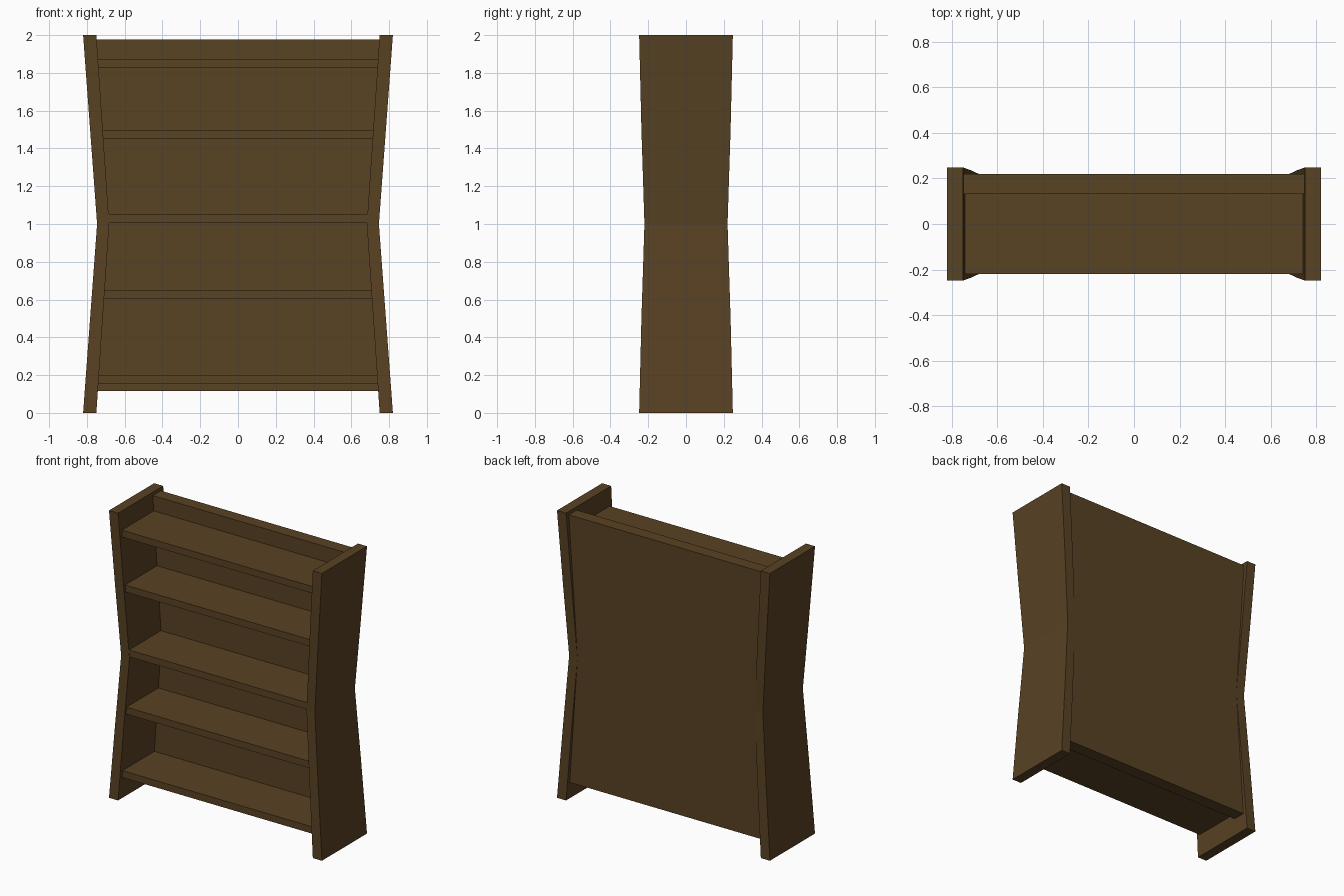
import bpy, bmesh

if "Cube" in bpy.data.objects:
    bpy.data.objects.remove(bpy.data.objects["Cube"])

wood = bpy.data.materials.new("dark brown wood")
wood.diffuse_color = (0.098, 0.054, 0.017, 1)
wood.use_nodes = True
wood.node_tree.nodes["Principled BSDF"].inputs["Base Color"].default_value = wood.diffuse_color


def loft(name, rings):
    """Solid from stacked rectangles (z, x0, x1, y0, y1)."""
    bm = bmesh.new()
    loops = [[bm.verts.new((x, y, z)) for x, y in
              ((x0, y0), (x1, y0), (x1, y1), (x0, y1))]
             for z, x0, x1, y0, y1 in rings]
    bm.faces.new(loops[0][::-1])
    bm.faces.new(loops[-1])
    for a, b in zip(loops, loops[1:]):
        for i in range(4):
            j = (i + 1) % 4
            bm.faces.new((a[i], a[j], b[j], b[i]))
    bmesh.ops.recalc_face_normals(bm, faces=bm.faces)
    me = bpy.data.meshes.new(name)
    bm.to_mesh(me)
    bm.free()
    me.materials.append(wood)
    ob = bpy.data.objects.new(name, me)
    bpy.context.collection.objects.link(ob)
    return ob


def inner(z):
    """Half width between the pinched side boards."""
    return 0.682 + 0.068 * abs(z - 1)


# Side boards, narrowest at mid height
for side, s in (("left", -1), ("right", 1)):
    rings = []
    for z, outer, depth in ((0, 0.82, 0.248), (0.5, 0.783, 0.236), (1, 0.746, 0.22),
                            (1.5, 0.783, 0.236), (2, 0.82, 0.248)):
        xs = sorted((s * inner(z), s * outer))
        rings.append((z, xs[0], xs[1], -depth, depth))
    loft(side + "_side_board", rings)

# Thick back panel following the sides
loft("back_panel", [(z, -inner(z), inner(z), 0.132, 0.22) for z in (0.117, 1, 1.978)])

# Shelves
for i, z in enumerate((0.152, 0.602, 1.006, 1.45, 1.825)):
    loft("shelf_%d" % (i + 1),
         [(h, -inner(h), inner(h), -0.219, 0.132) for h in (z, z + 0.048)])
